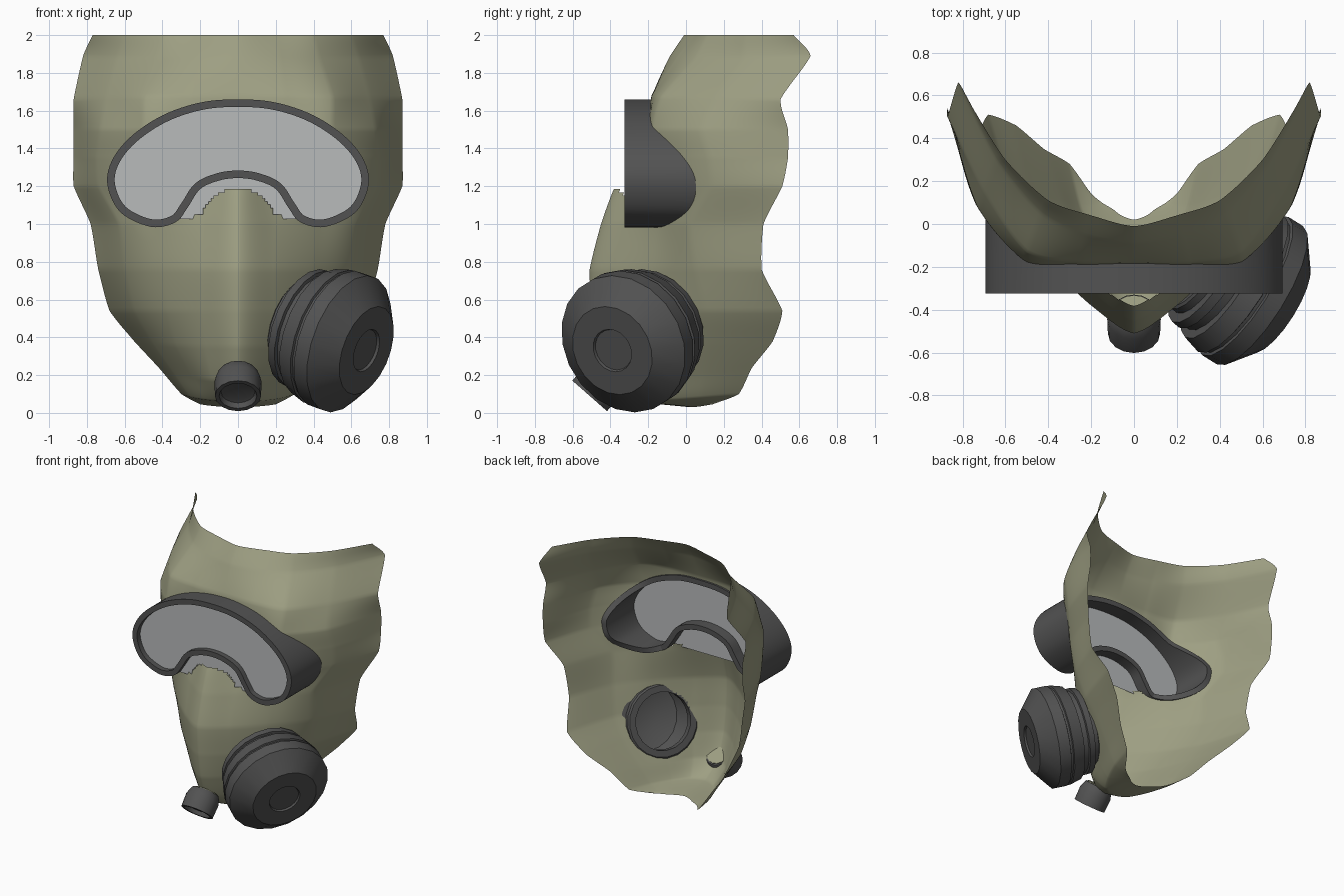
import bpy, bmesh, math
from mathutils import Vector
from mathutils.bvhtree import BVHTree
from mathutils.geometry import intersect_point_line

if "Cube" in bpy.data.objects:
    bpy.data.objects.remove(bpy.data.objects["Cube"])


def material(name, rgb):
    m = bpy.data.materials.new(name)
    m.diffuse_color = (*rgb, 1)
    m.use_nodes = True
    m.node_tree.nodes["Principled BSDF"].inputs["Base Color"].default_value = m.diffuse_color
    return m


OLIVE = material("olive_fabric", (0.34, 0.345, 0.225))
DARK = material("dark_rubber", (0.085, 0.085, 0.085))
GLASS = material("grey_lens", (0.48, 0.495, 0.50))


def finish(name, bm, mat, angle=30):
    me = bpy.data.meshes.new(name)
    bm.to_mesh(me)
    bm.free()
    ob = bpy.data.objects.new(name, me)
    bpy.context.collection.objects.link(ob)
    me.materials.append(mat)
    bpy.ops.object.select_all(action='DESELECT')
    ob.select_set(True)
    bpy.context.view_layer.objects.active = ob
    bpy.ops.object.shade_smooth_by_angle(angle=math.radians(angle))
    return ob


def spline(pts, n, closed=False, tension=.5):
    """Cardinal curve, n samples per span."""
    pts = [Vector(p) for p in pts]
    c = len(pts)
    get = (lambda i: pts[i % c]) if closed else (
        lambda i: 2 * pts[0] - pts[1] if i < 0 else 2 * pts[-1] - pts[-2] if i >= c else pts[i])
    out = []
    for i in range(c if closed else c - 1):
        a, b, d, e = (get(i + k) for k in (-1, 0, 1, 2))
        for s in range(n):
            t = s / n
            h = 3 * t * t - 2 * t ** 3
            # straight blend for low tension, smooth curve for 0.5
            curve = (b * (1 - h) + d * h + (d - a) * (.5 * (t ** 3 - 2 * t * t + t))
                     + (e - b) * (.5 * (t ** 3 - t * t)))
            out.append(b.lerp(d, t).lerp(curve, tension * 2))
    return out if closed else out + [pts[-1]]


def inside(x, z, poly):
    hit = False
    for (x1, z1), (x2, z2) in zip(poly, poly[1:] + poly[:1]):
        if (z1 > z) != (z2 > z) and x < (x2 - x1) * (z - z1) / (z2 - z1) + x1:
            hit = not hit
    return hit


def lathe(name, profile, origin, axis, seg, mat):
    """Turn (distance behind origin, radius) points about an axis."""
    axis = Vector(axis).normalized()
    u = axis.cross(Vector((0, 0, 1))).normalized()
    v = u.cross(axis)
    bm = bmesh.new()
    rings = []
    for t, r in profile:
        c = Vector(origin) - axis * t
        rings.append([bm.verts.new(c + r * (u * math.cos(a) + v * math.sin(a)))
                      for a in (2 * math.pi * k / seg for k in range(seg))])
    for a, b in zip(rings, rings[1:]):
        for k in range(seg):
            bm.faces.new((a[k], a[(k + 1) % seg], b[(k + 1) % seg], b[k]))
    bm.faces.new(rings[0])
    bm.faces.new(rings[-1])
    bmesh.ops.recalc_face_normals(bm, faces=bm.faces)
    return finish(name, bm, mat)


# Mask half sections, top to chin: centre z, edge z, centre y, then four (x, y) to the edge
ROWS = [
    (2.0, 2.0, -.01, .20, .04, .40, .11, .60, .30, .77, .57),
    (1.88, 1.89, -.09, .22, -.05, .43, .05, .64, .30, .82, .66),
    (1.68, 1.66, -.18, .25, -.18, .50, -.13, .70, .15, .87, .50),
    (1.5, 1.5, -.20, .25, -.20, .50, -.18, .73, .08, .87, .54),
    (1.35, 1.35, -.24, .25, -.20, .55, -.12, .75, .12, .87, .54),
    (1.2, 1.2, -.375, .20, -.25, .55, -.10, .74, .13, .87, .51),
    (1.0, 1.0, -.45, .20, -.32, .42, -.16, .63, .02, .78, .41),
    (.76, .76, -.51, .20, -.38, .40, -.19, .60, .05, .74, .40),
    (.54, .54, -.50, .20, -.36, .38, -.17, .55, .10, .68, .51),
    (.35, .38, -.47, .18, -.33, .33, -.13, .45, .12, .55, .46),
    (.17, .24, -.40, .14, -.29, .24, -.11, .34, .10, .42, .35),
    (.06, .10, -.24, .10, -.20, .18, -.08, .25, .08, .30, .28),
    (.03, .045, .02, .06, .04, .10, .07, .15, .10, .20, .14),
]
sections = []
for zc, ze, y0, *xy in ROWS:
    half = [(0, y0, zc)] + [(xy[2 * j], xy[2 * j + 1], zc + (ze - zc) * ((j + 1) / 4) ** 2)
                            for j in range(4)]
    full = [(-x, y, z) for x, y, z in half[:0:-1]] + half
    sections.append(spline(full, 16, tension=.35))
columns = [spline(col, 12, tension=.2) for col in zip(*sections)]

mask = bmesh.new()
grid = [[mask.verts.new(p) for p in col] for col in columns]
for a, b in zip(grid, grid[1:]):
    for k in range(len(a) - 1):
        mask.faces.new((a[k], a[k + 1], b[k + 1], b[k]))
mask.normal_update()
tree = BVHTree.FromBMesh(mask)

# Goggle outline in the x-z plane, mirrored
HALF = [(0, 1.66), (.2, 1.643), (.4, 1.575), (.57, 1.46), (.67, 1.33), (.69, 1.2), (.62, 1.06),
        (.46, .985), (.33, 1.01), (.265, 1.09), (.2, 1.185), (.1, 1.23), (0, 1.243)]
N = 6
outer = spline(HALF + [(-x, z) for x, z in HALF[-2:0:-1]], N, True)


def inset(d):
    out = []
    for i, p in enumerate(outer):
        t = (outer[(i + 1) % len(outer)] - outer[i - 1]).normalized()
        out.append(p + d * Vector((t.y, -t.x)))
    return out


# Goggle frame: walls run from the flat front rim back to the mask surface
inner = inset(.04)
FRONT = -.325


def depth(p):
    hit = tree.ray_cast(Vector((p.x, -2, p.y)), Vector((0, 1, 0)))[0]
    return min(max(hit.y + .015 if hit else .05, -.2), .06)


bm = bmesh.new()
loops = []
for pts, back in ((outer, False), (inner, False), (inner, True), (outer, True)):
    loops.append([bm.verts.new((p.x, depth(o) if back else FRONT, p.y))
                  for p, o in zip(pts, outer)])
for a, b in zip(loops, loops[1:] + loops[:1]):
    for k in range(len(a)):
        j = (k + 1) % len(a)
        bm.faces.new((a[k], a[j], b[j], b[k]))
bmesh.ops.recalc_face_normals(bm, faces=bm.faces)
finish("goggle_frame", bm, DARK)

# Lens plate, cut straight across under the nose bridge
mid = [p for i, p in enumerate(inset(.02)) if min(i, len(outer) - i) <= 8 * N]
bm = bmesh.new()
bm.faces.new([bm.verts.new((p.x, -.285, p.y)) for p in mid])
bmesh.ops.triangulate(bm, faces=bm.faces)
finish("lens", bm, GLASS)

# Openings in the mask for the goggles and the filter
CAN, CAN_AXIS = Vector((.68, -.39, .33)), Vector((.8, -.5, -.3)).normalized()
split = 8 * N + 1
nose = [(.27, 1.05), (.2, 1.045), (.18, 1.08), (.12, 1.15), (.05, 1.185)]
nose += [(-x, z) for x, z in nose[::-1]]
hole = [tuple(p) for p in mid[:split]] + nose + [tuple(p) for p in mid[split:]]
doomed = []
for f in mask.faces:
    c = f.calc_center_median()
    near, t = intersect_point_line(c, CAN, CAN - CAN_AXIS)
    if (c.y < .1 and inside(c.x, c.z, hole)) or ((c - near).length < .22 and .15 < t < .7):
        doomed.append(f)
bmesh.ops.delete(mask, geom=doomed, context='FACES')
finish("mask_sheet", mask, OLIVE, 60)

# Hollow filter canister, open towards the inside of the mask
lathe("filter_canister", [
    (.014, .002), (.014, .112), (0, .118), (0, .245), (.115, .38), (.20, .38), (.205, .365),
    (.22, .365), (.225, .377), (.315, .352), (.32, .31), (.36, .31), (.365, .328), (.41, .322),
    (.415, .275), (.45, .272), (.46, .26), (.46, .212), (.40, .212), (.38, .25), (.2, .31),
    (.1, .25), (.05, .12), (.05, .002)], CAN, CAN_AXIS, 20, DARK)

# Chin valve with a recessed end and an inner seat
VALVE, V_AXIS = Vector((0, -.51, .09)), Vector((0, -.66, -.75))
lathe("chin_valve", [(.035, .002), (.035, .07), (.03, .09), (0, .10), (0, .122), (.10, .125),
                     (.145, .11), (.16, .10), (.16, .002)], VALVE, V_AXIS, 16, DARK)
lathe("valve_seat", [(.14, .09), (.167, .09), (.167, .002)], VALVE, V_AXIS, 16, OLIVE)
